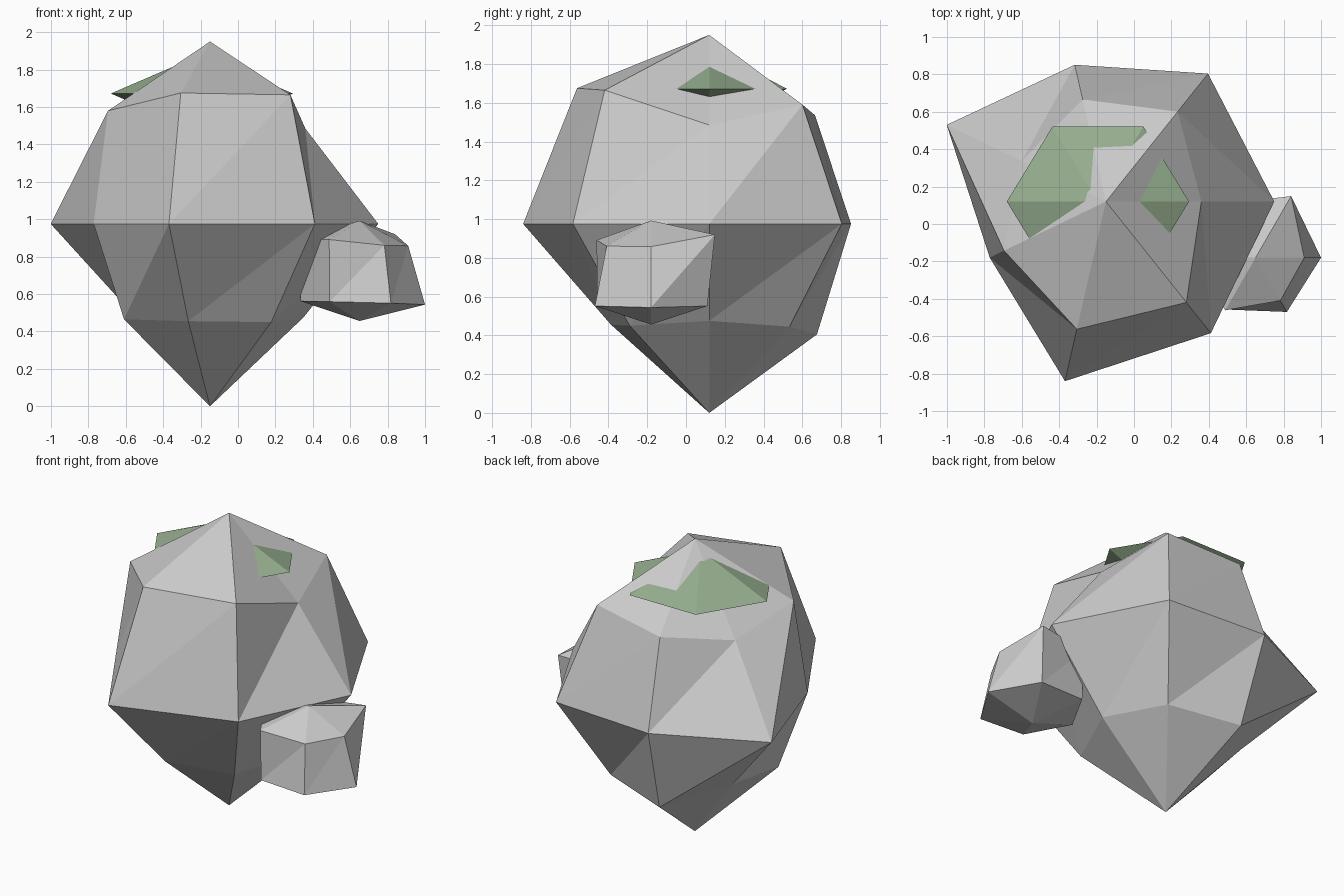
import bpy, bmesh
from math import cos, sin, tau

if "Cube" in bpy.data.objects:
    bpy.data.objects.remove(bpy.data.objects["Cube"])


def faceted_stone(name, centre, half_height, rings, y_scale=1.0):
    """Low sphere: each ring is (slope, radii), its points pushed out along rays from the centre."""
    cx, cy, cz = centre
    bm = bmesh.new()
    top = bm.verts.new((cx, cy, cz + half_height))
    bottom = bm.verts.new((cx, cy, cz - half_height))
    loops = []
    for slope, radii in rings:
        n = len(radii)
        loops.append([bm.verts.new((cx + r * cos(tau * i / n),
                                    cy + r * sin(tau * i / n) * y_scale,
                                    cz + r * slope)) for i, r in enumerate(radii)])
    for i in range(n):
        j = (i + 1) % n
        bm.faces.new((top, loops[0][i], loops[0][j]))
        bm.faces.new((bottom, loops[-1][j], loops[-1][i]))
        for up, low in zip(loops, loops[1:]):
            bm.faces.new((low[i], up[j], up[i]))
            bm.faces.new((low[i], low[j], up[j]))
    bmesh.ops.recalc_face_normals(bm, faces=bm.faces[:])
    mesh = bpy.data.meshes.new(name)
    bm.to_mesh(mesh)
    bm.free()
    obj = bpy.data.objects.new(name, mesh)
    bpy.context.collection.objects.link(obj)
    return obj


# Large boulder: seven sides, three uneven rings
faceted_stone("boulder", (-0.15, 0.12, 0.975), 0.975, [
    (1.0, [0.51, 0.615, 0.56, 0.50, 0.605, 0.70, 0.69]),
    (0.0, [0.90, 0.875, 0.75, 0.945, 0.69, 0.985, 0.90]),
    (-1.0, [0.50, 0.53, 0.57, 0.47, 0.51, 0.52, 0.525]),
])

# Small stone leaning on the right side: six sides, two rings
faceted_stone("small_stone", (0.65, -0.18, 0.724), 0.268, [
    (0.515, [0.26, 0.38, 0.33, 0.33, 0.325, 0.265]),
    (-0.515, [0.35, 0.335, 0.32, 0.315, 0.32, 0.335]),
])

# Moss cap: flattened six-sided double cone poking out of the boulder
moss = faceted_stone("moss_patch", (-0.193, 0.12, 1.672), 0.21, [(0.0, [0.487] * 6)], 0.95)
green = bpy.data.materials.new("moss_green")
green.diffuse_color = (0.30, 0.42, 0.27, 1.0)
green.use_nodes = True
green.node_tree.nodes["Principled BSDF"].inputs["Base Color"].default_value = green.diffuse_color
moss.data.materials.append(green)
